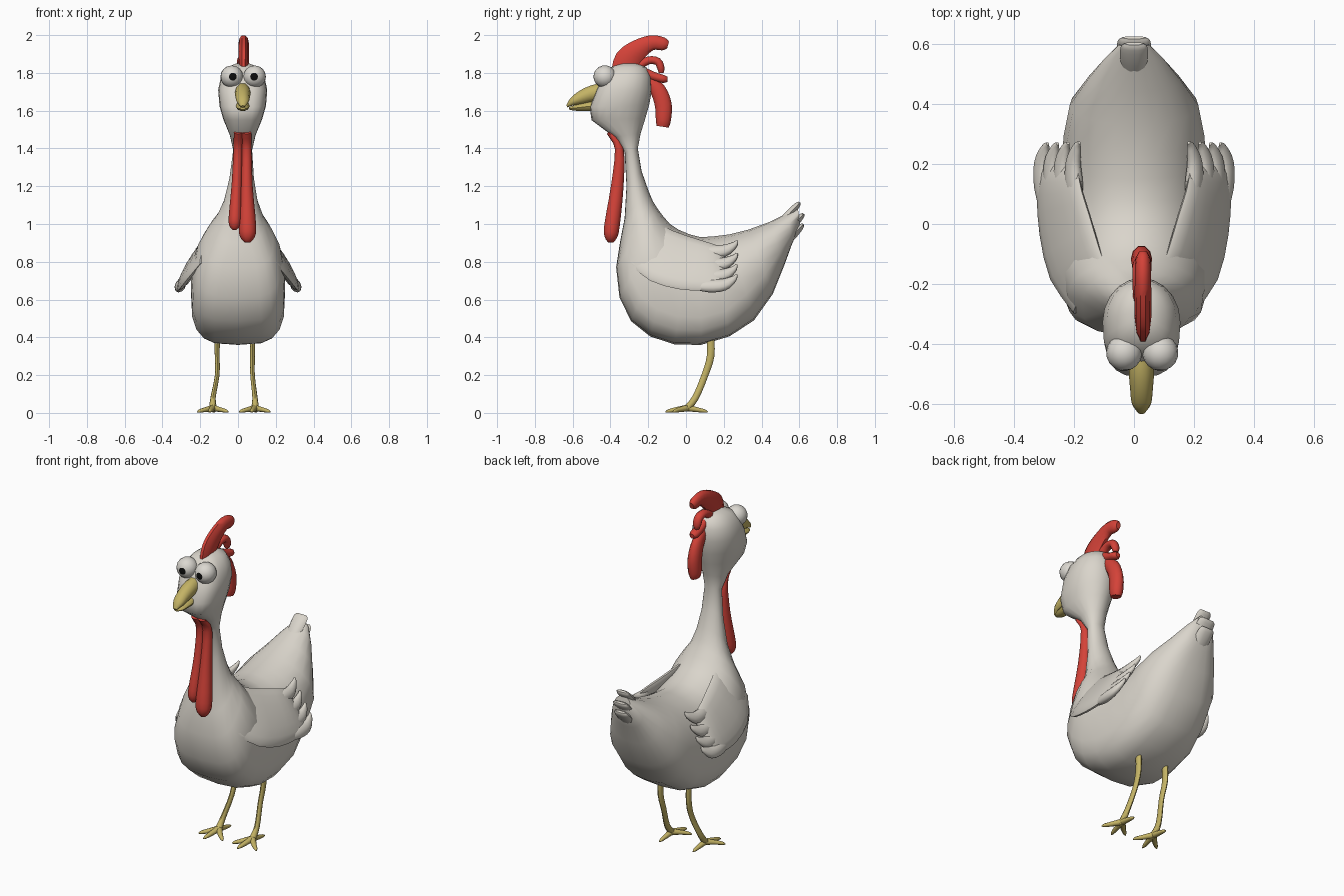
import bpy, bmesh, math
from mathutils import Vector, Matrix


def material(name, rgb):
    m = bpy.data.materials.new(name)
    m.diffuse_color = (*rgb, 1)
    return m


WHITE = material("feather_white", (0.70, 0.665, 0.60))
EYE = material("eye_white", (0.71, 0.685, 0.635))
BLACK = material("pupil_black", (0.004, 0.004, 0.004))
RED = material("comb_red", (0.66, 0.055, 0.04))
YELLOW = material("beak_yellow", (0.55, 0.45, 0.13))


def finish(name, bm, mats, angle=50):
    bmesh.ops.recalc_face_normals(bm, faces=bm.faces)
    me = bpy.data.meshes.new(name)
    bm.to_mesh(me)
    bm.free()
    for m in mats:
        me.materials.append(m)
    for p in me.polygons:
        p.use_smooth = True
    me.set_sharp_from_angle(angle=math.radians(angle))
    ob = bpy.data.objects.new(name, me)
    bpy.context.collection.objects.link(ob)
    return ob


def spow(v, e):
    return math.copysign(abs(v) ** e, v)


def loft(name, rings, mat, sides=12, mirror=False):
    """rings: (centre, half axis a, half axis b, exponent); exponent < 1 squares the +a half."""
    bm = bmesh.new()
    loops = []
    for c, a, b, boxy in rings:
        loop = []
        for i in range(sides):
            t = 2 * math.pi * i / sides
            e = boxy if math.cos(t) > 0 else 1.0
            p = c + a * spow(math.cos(t), e) + b * spow(math.sin(t), e)
            loop.append(bm.verts.new(p))
        loops.append(loop)
    for l0, l1 in zip(loops, loops[1:]):
        for i in range(sides):
            j = (i + 1) % sides
            bm.faces.new((l0[i], l0[j], l1[j], l1[i]))
    bm.faces.new(loops[0])
    bm.faces.new(loops[-1])
    if mirror:
        dup = bmesh.ops.duplicate(bm, geom=bm.verts[:] + bm.edges[:] + bm.faces[:])
        vs = [g for g in dup["geom"] if isinstance(g, bmesh.types.BMVert)]
        bmesh.ops.scale(bm, vec=(-1, 1, 1), verts=vs)
    return finish(name, bm, [mat])


def spline(keys, n=3):
    """Catmull-Rom interpolation of equal-length tuples."""
    k = [Vector(q) for q in keys]
    k = [k[0] * 2 - k[1]] + k + [k[-1] * 2 - k[-2]]
    out = []
    for p0, p1, p2, p3 in zip(k, k[1:], k[2:], k[3:]):
        for s in range(n):
            t = s / n
            out.append(0.5 * (2 * p1 + (p2 - p0) * t + (2 * p0 - 5 * p1 + 4 * p2 - p3) * t * t
                              + (3 * p1 - p0 - 3 * p2 + p3) * t ** 3))
    return out + [k[-2]]


def tube(name, keys, mat, sides=10, n=3, mirror=False, across=(1, 0, 0)):
    """keys: (x, y, z, half thickness along 'across', half width in plane)."""
    q = spline(keys, n)
    pts = [Vector(v[:3]) for v in q]
    rings = []
    for i, v in enumerate(q):
        tan = (pts[min(i + 1, len(q) - 1)] - pts[max(i - 1, 0)]).normalized()
        side = Vector(across)
        side = (side - tan * side.dot(tan)).normalized()
        rings.append((pts[i], side * max(v[3], .002), tan.cross(side) * max(v[4], .002), 1.0))
    return loft(name, rings, mat, sides, mirror=mirror)


HX = 0.025  # the head sits slightly to one side

# body, neck and head: one skin, rings fan from tail to crown
# (outer y, outer z, inner y, inner z, half width)
skin = [
    (.605, .995, .592, 1.085, .05), (.56, .89, .54, 1.06, .10), (.52, .78, .44, 1.01, .155),
    (.46, .63, .33, .97, .215), (.36, .49, .23, .945, .235), (.23, .405, .15, .935, .242),
    (.08, .36, .08, .93, .247), (-.06, .362, .02, .945, .25), (-.19, .405, -.04, .97, .25),
    (-.29, .485, -.085, 1.0, .246), (-.352, .61, -.12, 1.04, .226), (-.37, .77, -.15, 1.08, .18),
    (-.35, .90, -.175, 1.12, .128), (-.325, 1.03, -.2, 1.18, .092), (-.315, 1.2, -.235, 1.28, .065),
    (-.325, 1.38, -.255, 1.40, .05), (-.38, 1.46, -.24, 1.48, .068), (-.50, 1.55, -.215, 1.56, .103),
    (-.51, 1.62, -.195, 1.63, .123), (-.475, 1.71, -.18, 1.71, .13), (-.44, 1.78, -.185, 1.78, .115),
    (-.40, 1.83, -.21, 1.83, .08), (-.34, 1.85, -.26, 1.85, .035)]
rings = []
for k, (oy, oz, iy, iz, w) in enumerate(skin):
    cz = (oz + iz) / 2
    cx = HX * min(max((cz - .7) / .7, 0), 1) if oy < 0 else 0
    boxy = .6 if 5 <= k <= 11 else .7 if k >= 17 else .8
    rings.append((Vector((cx, (oy + iy) / 2, cz)),
                  Vector((0, (oy - iy) / 2, (oz - iz) / 2)), Vector((w, 0, 0)), boxy))
loft("body", rings, WHITE, sides=20)

# tail feather tips, stacked layers
for i, (y, z, w) in enumerate([(.602, 1.115, .045), (.622, 1.055, .055), (.62, 1.0, .05)]):
    tube(f"tail_feather_{i}", [(0, y - .14, z - .15, .03, .015), (0, y - .06, z - .066, w, .022),
                               (0, y - .012, z - .015, w, .016), (0, y, z, w * .7, .006)], WHITE)

# wings: (top xyz, bottom xyz, half thickness)
wing = [(.09, -.16, 1.01, .20, -.30, .79, .02), (.12, -.07, .965, .275, -.19, .70, .032),
        (.15, .03, .93, .31, -.04, .655, .034), (.175, .11, .905, .32, .09, .648, .03),
        (.186, .17, .885, .322, .17, .655, .018), (.19, .205, .86, .318, .205, .67, .003)]
rings = []
for v in spline(wing, 2):
    t, b = Vector(v[:3]), Vector(v[3:6])
    a = (t - b) / 2
    rings.append(((t + b) / 2, a, a.cross(Vector((0, 1, 0))).normalized() * v[6], 1.0))
loft("wings", rings, WHITE, sides=16, mirror=True)

# wing feather tips, curling up and blending into the wing
for i, (x, z, y) in enumerate([(.203, .863, .265), (.24, .795, .264), (.275, .735, .262), (.308, .683, .262)]):
    tube(f"wing_feathers_{i}", [(x - .012, .02, z - .005, .008, .02), (x - .004, .12, z - .01, .026, .037),
                                (x, .20, z - .004, .023, .034), (x - .012, y - .01, z + .026, .014, .018),
                                (x - .02, y + .006, z + .05, .005, .005)], WHITE, mirror=True,
         across=(.874, 0, .486))

# eyes: spheres with the pole facing forward, pupil is the pole cap
for name, x, px in (("left_eye", -.033, .1), ("right_eye", .088, -.05)):
    bm = bmesh.new()
    bmesh.ops.create_uvsphere(bm, u_segments=16, v_segments=9, radius=.06)
    for f in bm.faces:
        f.material_index = 1 if f.calc_center_median().z > .06 * .94 else 0
    bmesh.ops.transform(bm, verts=bm.verts, matrix=Matrix.Translation((x, -.43, 1.78))
                        @ Matrix.Rotation(px, 4, 'Z') @ Matrix.Rotation(math.radians(90), 4, 'X'))
    finish(name, bm, [EYE, BLACK])

# beak
tube("upper_beak", [(HX, -.43, 1.70, .038, .05), (HX, -.49, 1.693, .042, .045),
                    (HX, -.55, 1.672, .038, .038), (HX, -.60, 1.648, .032, .023),
                    (HX, -.63, 1.622, .012, .006)], YELLOW)
tube("lower_beak", [(HX, -.44, 1.63, .036, .03), (HX, -.52, 1.622, .036, .024),
                    (HX, -.59, 1.614, .03, .015), (HX, -.62, 1.612, .014, .006)], YELLOW)

# comb fronds
CX = .03
tube("comb_front", [(CX, -.33, 1.80, .024, .07), (CX, -.31, 1.87, .028, .07), (CX, -.25, 1.925, .028, .056),
                    (CX, -.18, 1.96, .027, .042), (CX, -.12, 1.953, .025, .036),
                    (CX, -.095, 1.947, .015, .02)], RED)
tube("comb_middle", [(CX - .01, -.26, 1.83, .022, .024), (CX - .01, -.20, 1.866, .025, .022),
                     (CX - .01, -.15, 1.86, .025, .022), (CX - .01, -.133, 1.825, .024, .02),
                     (CX - .01, -.132, 1.80, .014, .014)], RED)
tube("comb_rear", [(CX, -.24, 1.81, .022, .028), (CX, -.17, 1.782, .027, .024),
                   (CX, -.12, 1.768, .027, .022), (CX, -.098, 1.765, .014, .014)], RED)
tube("comb_tail", [(CX - .005, -.21, 1.76, .022, .035), (CX - .005, -.15, 1.71, .03, .044),
                   (CX - .005, -.12, 1.63, .035, .047), (CX - .005, -.12, 1.55, .035, .042),
                   (CX - .005, -.124, 1.515, .026, .034)], RED)

# wattles
tube("left_wattle", [(.0, -.41, 1.485, .022, .012), (.0, -.354, 1.40, .024, .024),
                     (-.006, -.36, 1.22, .027, .032), (-.015, -.385, 1.04, .034, .04),
                     (-.018, -.392, .99, .028, .03), (-.018, -.394, .968, .01, .012)], RED)
tube("right_wattle", [(.046, -.41, 1.485, .024, .012), (.046, -.354, 1.40, .026, .024),
                      (.046, -.364, 1.2, .032, .035), (.05, -.392, .99, .046, .043),
                      (.05, -.398, .93, .038, .034), (.05, -.40, .902, .014, .014)], RED)

# legs and feet
for side, x, fx in (("left", -.11, -.132), ("right", .077, .09)):
    tube(f"{side}_leg", [(x, .13, .42, .014, .02), (x, .13, .30, .013, .02), (x, .10, .20, .012, .018),
                         (fx, .05, .08, .014, .018), (fx, .0, .018, .022, .018)], YELLOW, sides=8)
    for i, (dx, y) in enumerate([(-.083, -.065), (-.02, -.108), (.08, -.07), (.005, .115)]):
        tube(f"{side}_toe_{i}", [(fx, .01, .026, .018, .018), (fx + dx * .5, y * .5, .017, .014, .013),
                                 (fx + dx * .85, y * .85, .01, .01, .009),
                                 (fx + dx, y, .005, .003, .003)], YELLOW, sides=8)
